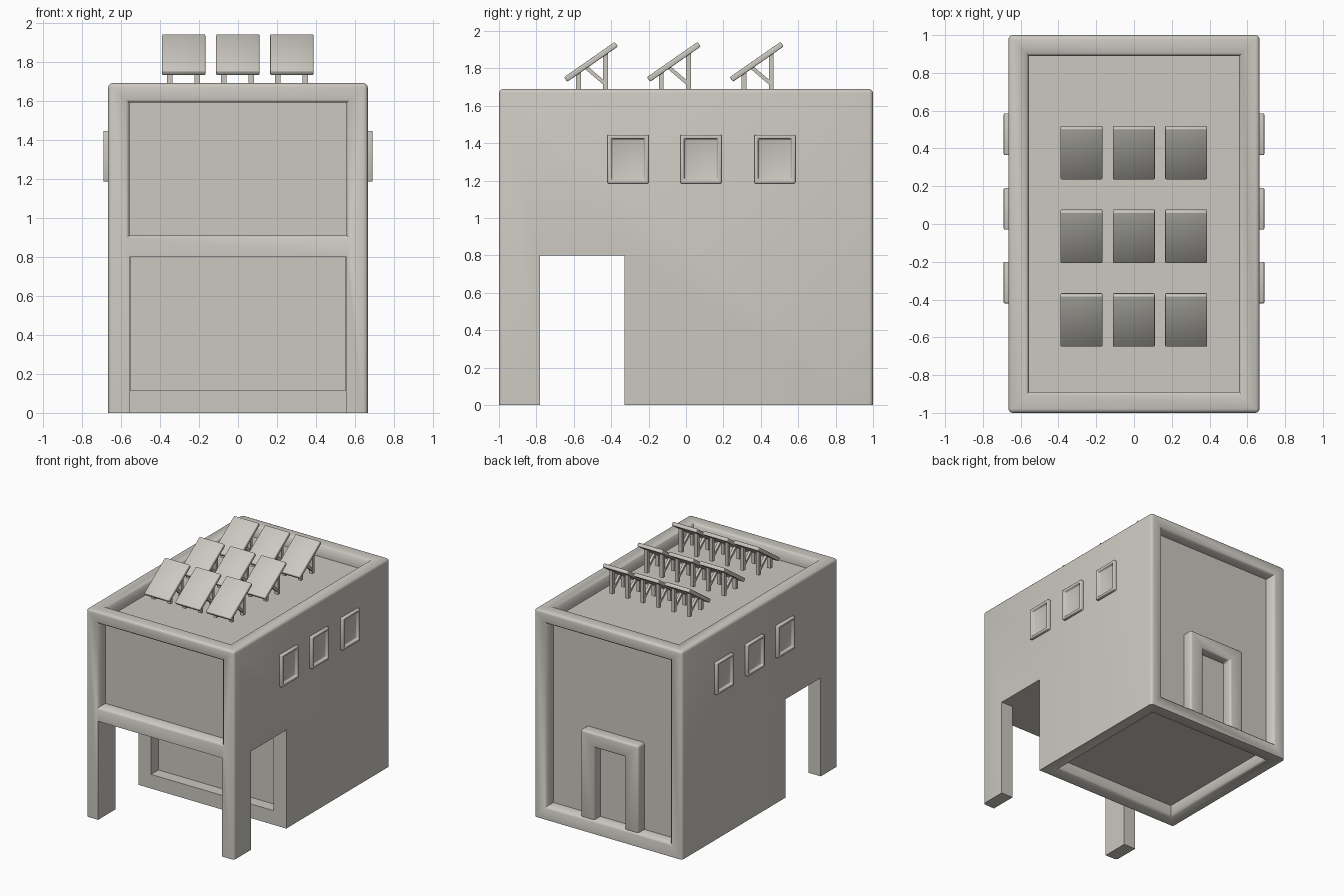
import bpy, bmesh, math
from mathutils import Matrix, Vector

cube = bpy.data.objects.get("Cube")
if cube:
    bpy.data.objects.remove(cube, do_unlink=True)

# One warm grey for the whole building
GREY = (0.60, 0.58, 0.53, 1.0)
mat = bpy.data.materials.new("warm_grey")
mat.use_nodes = True
mat.diffuse_color = GREY
bsdf = next(n for n in mat.node_tree.nodes if n.type == 'BSDF_PRINCIPLED')
bsdf.inputs["Base Color"].default_value = GREY
bsdf.inputs["Roughness"].default_value = 0.7


def add_box(bm, lo, hi):
    """Axis-aligned box between two corners."""
    lo, hi = Vector(lo), Vector(hi)
    m = Matrix.Translation((lo + hi) / 2) @ Matrix.Diagonal((*(hi - lo), 1))
    bmesh.ops.create_cube(bm, size=1, matrix=m)
    bm.normal_update()


def flare_mouth(bm, out, size=0.04):
    """Widen a cutter towards its open side, to chamfer the rim it cuts."""
    face = max(bm.faces, key=lambda f: f.normal.dot(out))
    face = bmesh.ops.extrude_discrete_faces(bm, faces=[face])["faces"][0]
    centre = face.calc_center_median()
    for v in face.verts:
        spread = [math.copysign(size, d) if abs(d) > 0.001 else 0 for d in v.co - centre]
        v.co += out * size + Vector(spread)


def make_object(name, bm):
    bmesh.ops.recalc_face_normals(bm, faces=bm.faces)
    mesh = bpy.data.meshes.new(name)
    bm.to_mesh(mesh)
    bm.free()
    mesh.materials.append(mat)
    obj = bpy.data.objects.new(name, mesh)
    bpy.context.collection.objects.link(obj)
    return obj


def bevel(obj, width, segments=2):
    mod = obj.modifiers.new("soft_edges", 'BEVEL')
    mod.width, mod.segments, mod.limit_method = width, segments, 'ANGLE'


def array(obj, count, offset):
    mod = obj.modifiers.new("repeat", 'ARRAY')
    mod.count = count
    mod.use_relative_offset = False
    mod.use_constant_offset = True
    mod.constant_offset_displace = offset


def finish(obj):
    """Apply the modifiers and smooth the rounded edges."""
    bpy.ops.object.select_all(action='DESELECT')
    obj.select_set(True)
    bpy.context.view_layer.objects.active = obj
    bpy.ops.object.convert(target='MESH')
    bpy.ops.object.shade_smooth_by_angle(angle=math.radians(50))


W, L, H = 0.665, 1.0, 1.69     # half width, half length, height
IN = 0.557                     # half width inside the frames
DEPTH = 0.095                  # depth of the framed recesses
RIM = 0.015                    # chamfer round the recesses
WALL = -0.33                   # lower front wall
SOFFIT = 0.8                   # flat underside of the overhang

# Building body: rounded block, flat at the ground, with porch and recesses cut out
bm = bmesh.new()
add_box(bm, (-W, -L, -0.1), (W, L, H))
body = make_object("building_body", bm)
bevel(body, 0.022, 3)

cuts = {
    "ground": ((-1, -1.2, -0.3), (1, 1.2, 0), None),
    "porch": ((-IN, -1.2, -0.2), (IN, WALL, SOFFIT), None),
    "side_openings": ((-1, -0.78, -0.2), (1, WALL, SOFFIT), None),
    "lower_wall": ((-0.55, -0.5, 0.115), (0.55, WALL + DEPTH, SOFFIT), None),
    "upper_front": ((-IN, RIM - L, 0.91), (IN, DEPTH - L, 1.59), (0, -1, 0)),
    "back": ((-IN, L - DEPTH, 0.105), (IN, L - RIM, 1.59), (0, 1, 0)),
    "roof": ((-IN, -0.89, H - DEPTH), (IN, 0.89, H - RIM), (0, 0, 1)),
    "underside": ((-IN, -0.225, RIM), (IN, 0.89, DEPTH), (0, 0, -1)),
}
cutters = []
for name, (lo, hi, out) in cuts.items():
    bm = bmesh.new()
    add_box(bm, lo, hi)
    if out:
        flare_mouth(bm, Vector(out))
    cutter = make_object(name + "_cutter", bm)
    cutter.hide_render = True
    cutters.append(cutter)
    mod = body.modifiers.new(name, 'BOOLEAN')
    mod.operation, mod.solver, mod.object = 'DIFFERENCE', 'EXACT', cutter
finish(body)
for cutter in cutters:
    bpy.data.objects.remove(cutter, do_unlink=True)

# Windows: three raised frames per side with a sunken pane
for i, y in enumerate((-0.31, 0.08, 0.475)):
    bm = bmesh.new()
    add_box(bm, (0.63, y - 0.11, 1.185), (0.69, y + 0.11, 1.445))
    outer = max(bm.faces, key=lambda f: f.normal.x)
    bmesh.ops.inset_individual(bm, faces=[outer], thickness=0.028)
    bmesh.ops.inset_individual(bm, faces=[outer], thickness=0.006, depth=-0.02)
    window = make_object(f"window_{i + 1}", bm)
    bevel(window, 0.006)
    window.modifiers.new("both_sides", 'MIRROR')
    finish(window)

# Back door: arch-shaped surround standing on the lower frame
o, n, top, lintel, base = 0.26, 0.135, 0.81, 0.69, 0.09
outline = [(-o, base), (-o, top), (o, top), (o, base),
           (n, base), (n, lintel), (-n, lintel), (-n, base)]
bm = bmesh.new()
face = bm.faces.new([bm.verts.new((x, 0.88, z)) for x, z in outline])
ext = bmesh.ops.extrude_face_region(bm, geom=[face])["geom"]
bmesh.ops.translate(bm, vec=(0, 0.105, 0),
                    verts=[e for e in ext if isinstance(e, bmesh.types.BMVert)])
door = make_object("door_surround", bm)
bevel(door, 0.018, 3)
finish(door)

# Solar panels: a tilted slab repeated in a three by three grid
TILT = math.atan2(0.195, 0.28)
bm = bmesh.new()
add_box(bm, (-0.111, -0.165, -0.015), (0.111, 0.165, 0.015))
bm.transform(Matrix.Translation((-0.278, -0.508, 1.835)) @ Matrix.Rotation(TILT, 4, 'X'))
panels = make_object("solar_panels", bm)
bevel(panels, 0.006)

# Panel stands: two short legs, two tall legs and slanted struts
bm = bmesh.new()
start, end = Vector((0, -0.54, 1.81)), Vector((0, -0.435, 1.72))
for x in (-0.35, -0.21):
    for y, z in ((-0.575, 1.785), (-0.43, 1.88)):
        add_box(bm, (x - 0.014, y - 0.013, H), (x + 0.014, y + 0.013, z))
    turn = (end - start).to_track_quat('Z', 'Y').to_matrix().to_4x4()
    middle = (start + end) / 2 + Vector((x, 0, 0))
    bmesh.ops.create_cube(bm, size=1, matrix=Matrix.Translation(middle) @ turn
                          @ Matrix.Diagonal((0.02, 0.02, (end - start).length, 1)))
stands = make_object("panel_stands", bm)

for obj in (panels, stands):
    array(obj, 3, (0.277, 0, 0))
    array(obj, 3, (0, 0.443, 0))
    finish(obj)
